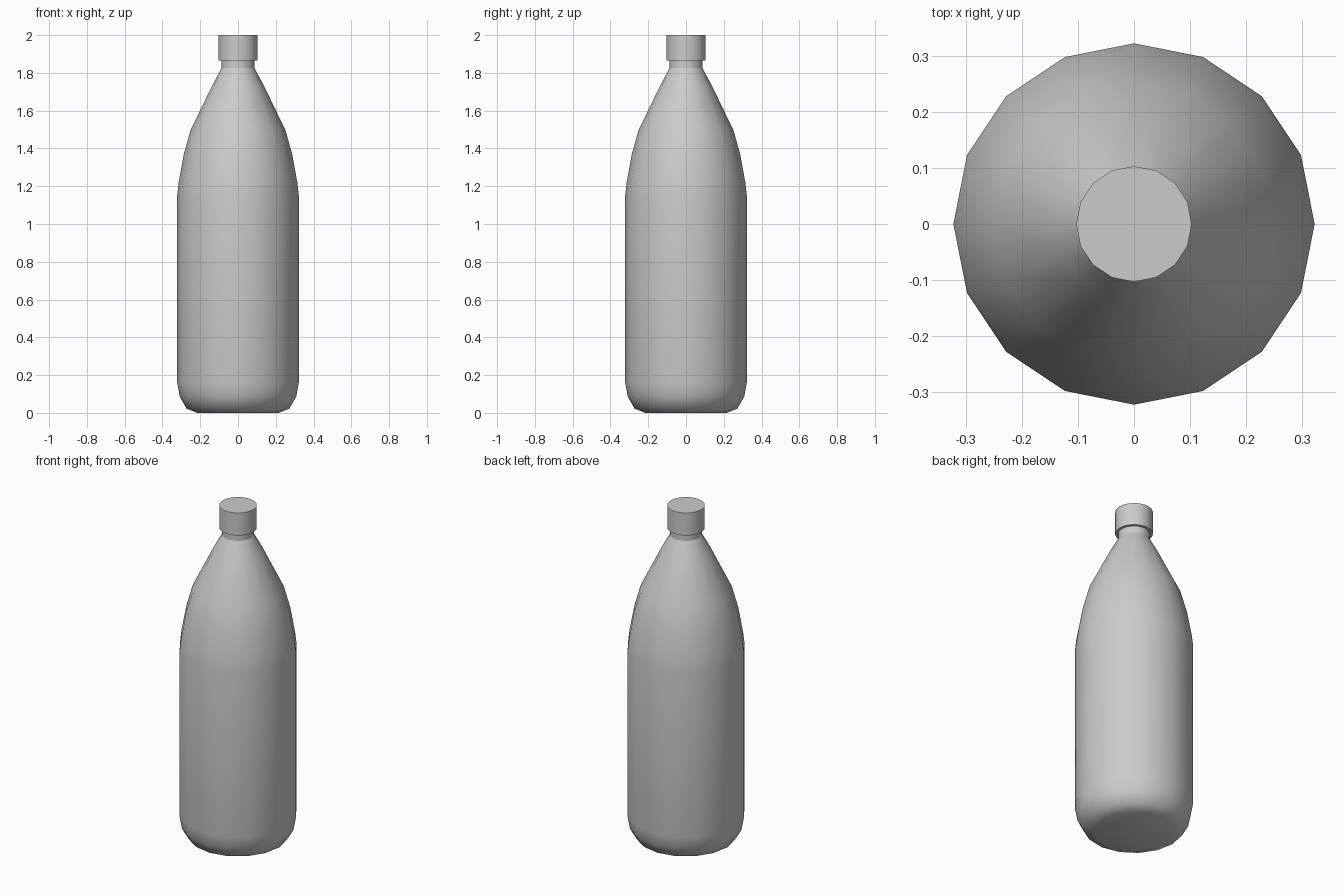
import bpy, bmesh, math

if "Cube" in bpy.data.objects:
    bpy.data.objects.remove(bpy.data.objects["Cube"])

SIDES = 16

def lathe(name, profile, angle):
    """Revolve (radius, z) points around z and close both ends."""
    bm = bmesh.new()
    rings = []
    for r, z in profile:
        rings.append([bm.verts.new((r * math.cos(2 * math.pi * i / SIDES),
                                    r * math.sin(2 * math.pi * i / SIDES), z))
                      for i in range(SIDES)])
    for a, b in zip(rings, rings[1:]):
        for i in range(SIDES):
            j = (i + 1) % SIDES
            bm.faces.new((a[i], a[j], b[j], b[i]))
    bm.faces.new(rings[0][::-1])
    bm.faces.new(rings[-1])
    mesh = bpy.data.meshes.new(name)
    bm.to_mesh(mesh)
    bm.free()
    obj = bpy.data.objects.new(name, mesh)
    bpy.context.collection.objects.link(obj)
    bpy.ops.object.select_all(action='DESELECT')
    obj.select_set(True)
    bpy.context.view_layer.objects.active = obj
    bpy.ops.object.shade_smooth_by_angle(angle=math.radians(angle))
    return obj

# Bottle body: rounded base, straight wall, tapering shoulder
lathe("bottle_body", [
    (0.215, 0.0), (0.272, 0.022), (0.308, 0.085), (0.322, 0.16),
    (0.322, 1.15), (0.314, 1.22), (0.288, 1.365), (0.252, 1.495),
    (0.136, 1.735), (0.087, 1.825)], 50)

# Short neck under the cap
lathe("bottle_neck", [(0.087, 1.825), (0.087, 1.87)], 30)

# Screw cap
lathe("cap", [(0.103, 1.865), (0.103, 2.0)], 30)
